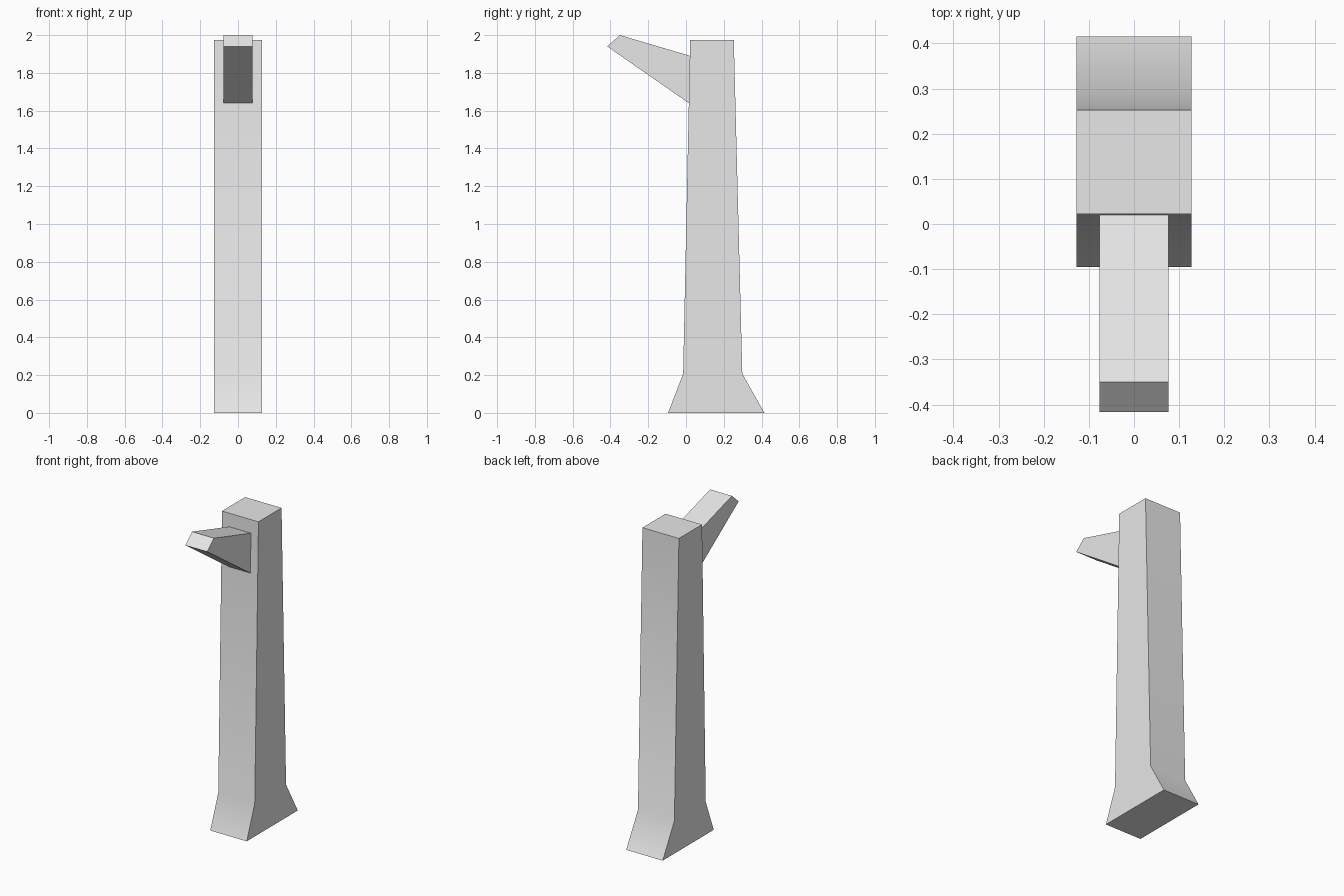
import bpy
import bmesh
import math

cube = bpy.data.objects.get("Cube")
if cube:
    bpy.data.objects.remove(cube, do_unlink=True)

grey = bpy.data.materials.new("plain grey")
colour = (0.8, 0.8, 0.8, 1.0)
grey.diffuse_color = colour
grey.use_nodes = True
grey.node_tree.nodes["Principled BSDF"].inputs["Base Color"].default_value = colour


def extruded_part(name, profile, width):
    """Extrude a side profile of (y, z) points across x, centred."""
    bm = bmesh.new()
    side = bm.faces.new([bm.verts.new((-width / 2, y, z)) for y, z in profile])
    new = bmesh.ops.extrude_face_region(bm, geom=[side])["geom"]
    moved = [v for v in new if isinstance(v, bmesh.types.BMVert)]
    bmesh.ops.translate(bm, vec=(width, 0, 0), verts=moved)
    bmesh.ops.recalc_face_normals(bm, faces=bm.faces)
    mesh = bpy.data.meshes.new(name)
    bm.to_mesh(mesh)
    bm.free()
    mesh.materials.append(grey)
    part = bpy.data.objects.new(name, mesh)
    bpy.context.collection.objects.link(part)
    bpy.ops.object.select_all(action="DESELECT")
    part.select_set(True)
    bpy.context.view_layer.objects.active = part
    bpy.ops.object.shade_smooth_by_angle(angle=math.radians(35))
    return part


# Tapered pillar with a flared foot
extruded_part("pillar", [(-0.095, 0), (0.415, 0), (0.298, 0.208),
                         (0.253, 1.975), (0.022, 1.975), (-0.015, 0.208)], 0.255)

# Wedge bracket rising from the front near the top
extruded_part("bracket_arm", [(0.022, 1.635), (0.022, 1.89),
                              (-0.35, 2.0), (-0.417, 1.94)], 0.153)
